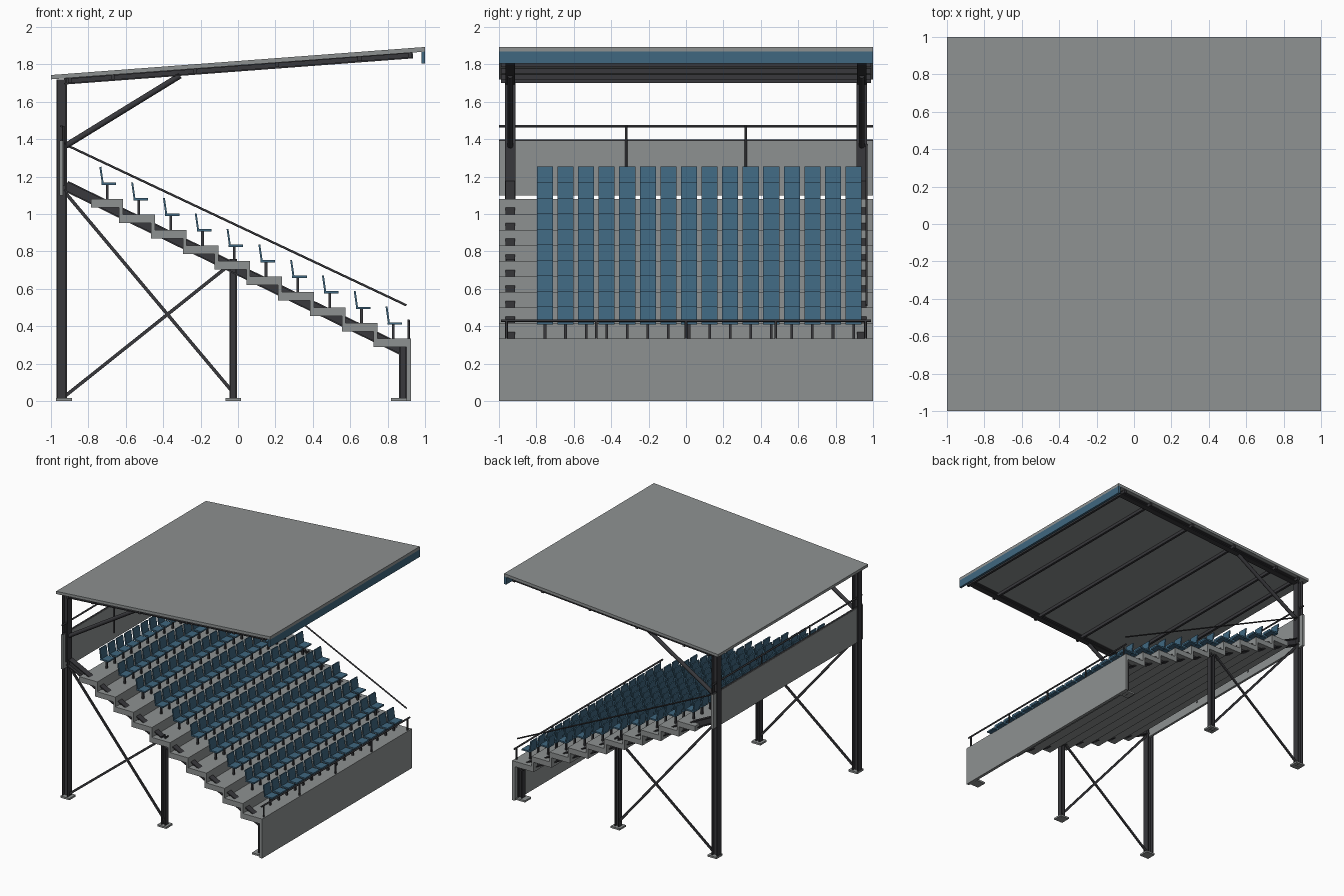
import bpy, bmesh
from mathutils import Vector, Matrix

old = bpy.data.objects.get("Cube")
if old:
    bpy.data.objects.remove(old, do_unlink=True)


def material(name, rgb):
    m = bpy.data.materials.new(name)
    m.use_nodes = True
    m.diffuse_color = (*rgb, 1)
    m.node_tree.nodes["Principled BSDF"].inputs["Base Color"].default_value = (*rgb, 1)
    return m


CONCRETE = material("concrete grey", (0.27, 0.285, 0.285))
STEEL = material("dark steel", (0.04, 0.04, 0.045))
BLUE = material("seat blue", (0.05, 0.135, 0.215))


def finish(name, bm, mat, smooth=False):
    bmesh.ops.recalc_face_normals(bm, faces=bm.faces)
    me = bpy.data.meshes.new(name)
    bm.to_mesh(me)
    bm.free()
    me.materials.append(mat)
    for p in me.polygons:
        p.use_smooth = smooth and len(p.vertices) == 4
    ob = bpy.data.objects.new(name, me)
    bpy.context.collection.objects.link(ob)
    return ob


def box(bm, x0, x1, y0, y1, z0, z1):
    mat = Matrix.Translation(((x0 + x1) / 2, (y0 + y1) / 2, (z0 + z1) / 2))
    bmesh.ops.create_cube(bm, size=1, matrix=mat @ Matrix.Diagonal((x1 - x0, y1 - y0, z1 - z0, 1)))


def frame(a, b):
    # local x runs along the member, local y stays level
    d = (b - a).normalized()
    side = Vector((0, 1, 0)) if abs(d.y) < 0.9 else Vector((1, 0, 0))
    up = d.cross(side)
    m = Matrix((d, side, up)).transposed().to_4x4()
    m.translation = (a + b) / 2
    return m


def bar(bm, a, b, width, depth, shift=0):
    a, b = Vector(a), Vector(b)
    m = frame(a, b) @ Matrix.Translation((0, 0, shift))
    bmesh.ops.create_cube(bm, size=1, matrix=m @ Matrix.Diagonal(((b - a).length, width, depth, 1)))


def h_beam(bm, a, b, width, depth, t=0.008):
    bar(bm, a, b, t, depth - t)
    for s in (-1, 1):
        bar(bm, a, b, width, t, s * (depth - t) / 2)


def pipe(bm, a, b, r, n=10):
    a, b = Vector(a), Vector(b)
    rot = (b - a).to_track_quat('Z', 'Y').to_matrix().to_4x4()
    bmesh.ops.create_cone(bm, cap_ends=True, segments=n, radius1=r, radius2=r,
                          depth=(b - a).length, matrix=Matrix.Translation((a + b) / 2) @ rot)


def extrude_profile(name, pts, mat):
    # side outline in x and z, swept over the full width
    bm = bmesh.new()
    face = bm.faces.new([bm.verts.new((x, -1, z)) for x, z in pts])
    res = bmesh.ops.extrude_face_region(bm, geom=[face])
    verts = [v for v in res["geom"] if isinstance(v, bmesh.types.BMVert)]
    bmesh.ops.translate(bm, verts=verts, vec=(0, 2, 0))
    return finish(name, bm, mat)


ROWS, RUN, DROP = 10, 0.17, 0.083
X0, Z0 = -0.785, 1.08

# Stepped seating deck with a sawtooth underside
top, under = [], []
for k in range(ROWS):
    x, z = X0 + k * RUN, Z0 - k * DROP
    top += [(x, z), (x + RUN, z)]
    back = x if k == 0 else x - 0.02
    under += [(back, z - 0.045), (x + RUN - 0.02, z - 0.045)]
under[-1] = (X0 + ROWS * RUN, under[-1][1])
extrude_profile("stepped_deck", top + under[::-1], CONCRETE)

# Sloping roof and fascia
extrude_profile("roof", [(-1, 1.72), (-1, 1.743), (1, 1.893), (1, 1.868)], CONCRETE)
bm = bmesh.new()
box(bm, 0.98, 1, -1, 1, 1.805, 1.885)
finish("roof_fascia", bm, BLUE)

# Front and rear walls
bm = bmesh.new()
box(bm, 0.9, 0.925, -1, 1, 0, 0.333)
finish("front_wall", bm, CONCRETE)
bm = bmesh.new()
box(bm, -0.955, -0.935, -1, 1, 1.1, 1.39)
finish("rear_wall", bm, CONCRETE)

# Steel frame on each side
for side, y in (("right", -0.94), ("left", 0.94)):
    parts = {
        "rear_column": ((-0.942, y, 0), (-0.942, y, 1.72), 0.055, 0.055),
        "middle_column": ((-0.025, y, 0), (-0.025, y, 0.76), 0.045, 0.04),
        "front_column": ((0.88, y, 0), (0.88, y, 0.3), 0.045, 0.04),
        "raker_beam": ((-0.92, y, 1.15), (0.88, y, 0.272), 0.05, 0.058),
        "roof_beam": ((-0.93, y, 1.71), (0.935, y, 1.85), 0.05, 0.036),
    }
    for part, spec in parts.items():
        bm = bmesh.new()
        h_beam(bm, *spec)
        finish(f"{side}_{part}", bm, STEEL)
    bm = bmesh.new()
    pipe(bm, (-0.92, y, 1.365), (-0.31, y, 1.74), 0.016)
    finish(f"{side}_roof_brace", bm, STEEL, True)
    bm = bmesh.new()
    bar(bm, (-0.92, y, 1.11), (-0.03, y, 0.05), 0.012, 0.018)
    bar(bm, (-0.92, y, 0.03), (-0.03, y, 0.74), 0.012, 0.018)
    finish(f"{side}_cross_braces", bm, STEEL)
    bm = bmesh.new()
    for x in (-0.93, -0.025, 0.86):
        box(bm, x - 0.042, x + 0.042, y - 0.042, y + 0.042, 0, 0.015)
    finish(f"{side}_base_plates", bm, CONCRETE)

# Roof purlins
bm = bmesh.new()
for x in (-0.9, -0.67, -0.23, 0.21, 0.65, 0.92):
    z = 1.795 + 0.075 * x
    box(bm, x - 0.01, x + 0.01, -0.99, 0.99, z - 0.026, z)
finish("roof_purlins", bm, STEEL)

# Handrails
bm = bmesh.new()
pipe(bm, (0.912, -0.99, 0.43), (0.912, 0.99, 0.43), 0.007)
for i in range(-2, 3):
    pipe(bm, (0.912, i * 0.48, 0.33), (0.912, i * 0.48, 0.43), 0.007)
finish("front_handrail", bm, STEEL, True)
bm = bmesh.new()
pipe(bm, (-0.945, -1, 1.47), (-0.945, 1, 1.47), 0.007)
pipe(bm, (-0.945, -1, 1.39), (-0.945, 1, 1.39), 0.007)
for y in (-0.96, -0.32, 0.32, 0.96):
    pipe(bm, (-0.932, y, 1.15), (-0.932, y, 1.47), 0.006)
finish("rear_handrail", bm, STEEL, True)
bm = bmesh.new()
pipe(bm, (-0.92, 0.965, 1.37), (0.9, 0.965, 0.512), 0.006)
finish("left_side_handrail", bm, STEEL, True)

# Rows of seats: pan and tilted back in blue, leg in steel
seats, legs = bmesh.new(), bmesh.new()
for k in range(ROWS):
    x, z = -0.7 + k * RUN, 1.162 - k * DROP
    for i in range(16):
        y = -0.754 + i * 0.11
        box(seats, x - 0.03, x + 0.048, y - 0.043, y + 0.043, z - 0.006, z + 0.006)
        bar(seats, (x - 0.023, y, z), (x - 0.036, y, z + 0.09), 0.086, 0.01)
        box(legs, x - 0.007, x + 0.007, y - 0.007, y + 0.007, z - DROP, z)
finish("seats", seats, BLUE)
finish("seat_legs", legs, STEEL)
